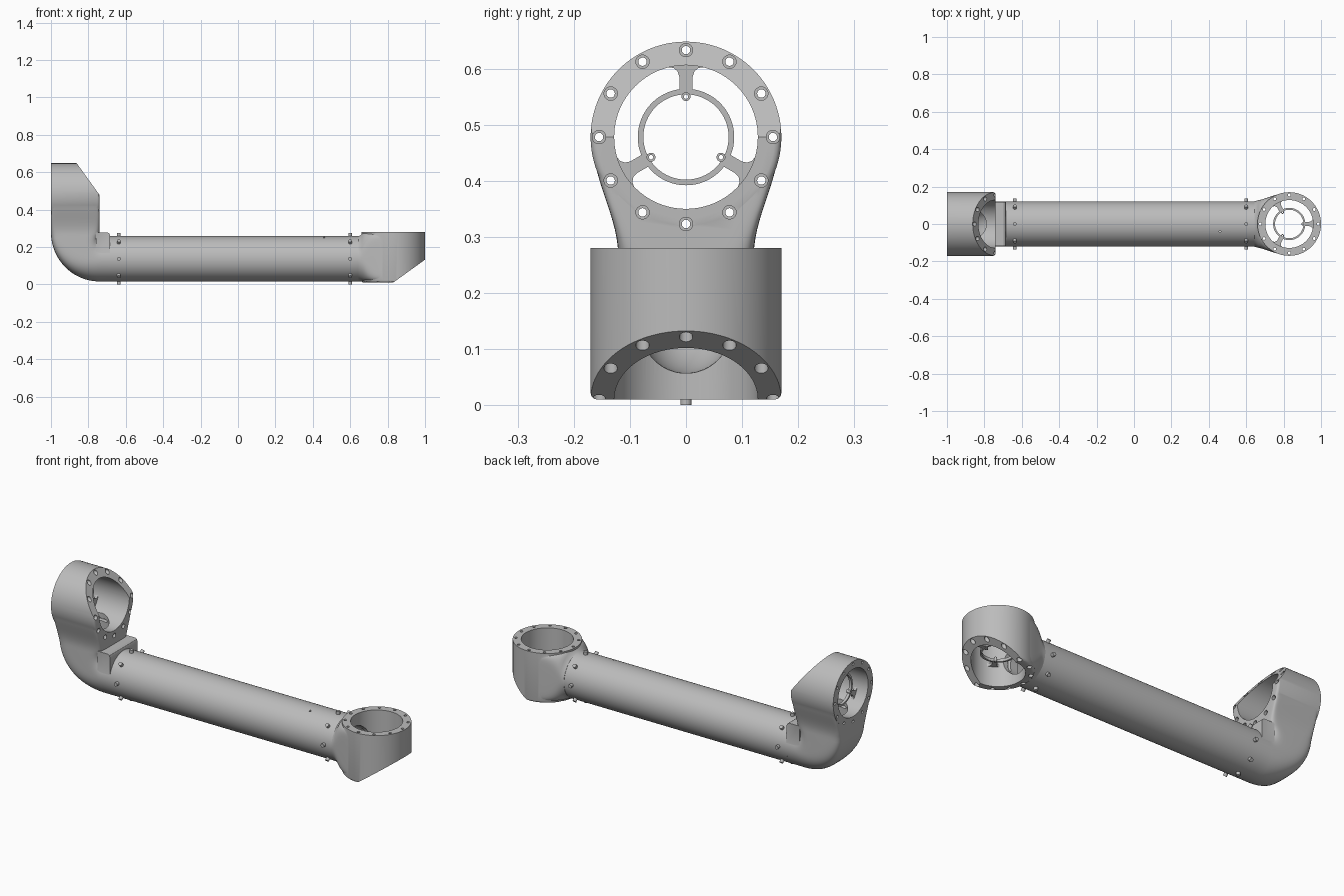
import bpy, bmesh, math
from mathutils import Matrix, Vector

if "Cube" in bpy.data.objects:
    bpy.data.objects.remove(bpy.data.objects["Cube"], do_unlink=True)

grey = bpy.data.materials.new("machined_grey")
grey.use_nodes = True
grey.diffuse_color = (0.5, 0.5, 0.5, 1)
grey.node_tree.nodes["Principled BSDF"].inputs["Base Color"].default_value = (0.5, 0.5, 0.5, 1)

TUBE_Z, TUBE_R, RING_R, BORE_R, TOP = 0.137, 0.121, 0.17, 0.128, 0.28
LOW_RIGHT, LOW_LEFT = 0.01, 0.02  # depth of the flat face of each ring


def make(name, bm, matrix=None):
    bmesh.ops.recalc_face_normals(bm, faces=bm.faces[:])
    if matrix:
        bm.transform(matrix)
    mesh = bpy.data.meshes.new(name)
    bm.to_mesh(mesh)
    bm.free()
    mesh.materials.append(grey)
    obj = bpy.data.objects.new(name, mesh)
    bpy.context.collection.objects.link(obj)
    return obj


def add_cyl(bm, r, z0, z1, x=0, y=0, seg=64):
    m = Matrix.Translation((x, y, (z0 + z1) / 2))
    bmesh.ops.create_cone(bm, cap_ends=True, segments=seg, radius1=r, radius2=r, depth=z1 - z0, matrix=m)


def cyl(name, r, z0, z1, matrix=None, **kw):
    bm = bmesh.new()
    add_cyl(bm, r, z0, z1, **kw)
    return make(name, bm, matrix)


def prism(name, pts, a, b, matrix=None):
    """Closed outline of (x, z) points extruded along y."""
    bm = bmesh.new()
    f = bm.faces.new([bm.verts.new((x, a, z)) for x, z in pts])
    ext = bmesh.ops.extrude_face_region(bm, geom=[f])["geom"]
    bmesh.ops.translate(bm, vec=(0, b - a, 0), verts=[v for v in ext if isinstance(v, bmesh.types.BMVert)])
    return make(name, bm, matrix)


def loft(name, sections, count=64):
    """Skin over superellipses given as (centre, up, half height, half width, power)."""
    bm, loops = bmesh.new(), []
    for centre, up, h, w, n in sections:
        loop = []
        for i in range(count):
            t = math.tau * (i + 0.5) / count
            c, s = math.cos(t), math.sin(t)
            u = math.copysign(abs(c) ** (2 / n), c) * h
            v = math.copysign(abs(s) ** (2 / n), s) * w
            loop.append(bm.verts.new(Vector(centre) + Vector(up) * u + Vector((0, v, 0))))
        loops.append(loop)
    for a, b in zip(loops, loops[1:]):
        for i in range(count):
            j = (i + 1) % count
            bm.faces.new((a[i], a[j], b[j], b[i]))
    bm.faces.new(loops[0])
    bm.faces.new(loops[-1])
    return make(name, bm)


def combine(obj, other, operation):
    mod = obj.modifiers.new("cut", "BOOLEAN")
    mod.solver, mod.operation, mod.object = "EXACT", operation, other
    bpy.context.view_layer.objects.active = obj
    bpy.ops.object.modifier_apply(modifier=mod.name)
    bpy.data.objects.remove(other, do_unlink=True)


def smooth(t):
    t = min(max(t, 0), 1)
    return t * t * (3 - 2 * t)


def neck_width(d):
    """Half width of the neck at distance d from the ring centre."""
    return TUBE_R + 0.045 * smooth((0.21 - d) / 0.2)


def finish_head(head, matrix, bore, low):
    """Add the ring to a neck, then cut the slope, bores and bolt holes."""
    bm = bmesh.new()
    add_cyl(bm, RING_R, low, TOP, seg=96)
    rim = [e for e in bm.edges if all(v.co.z < low + 0.001 for v in e.verts)]
    bmesh.ops.bevel(bm, geom=rim, offset=0.012, segments=3, profile=0.5, affect="EDGES")
    combine(head, make("ring", bm, matrix), "UNION")
    slope = 0.72
    pts = [(-0.04, low - 0.04 * slope), (0.3, low + 0.3 * slope), (0.3, -0.2), (-0.04, -0.2)]
    combine(head, prism("slope_cutter", pts, -0.3, 0.3, matrix), "DIFFERENCE")
    combine(head, bore, "DIFFERENCE")
    combine(head, cyl("bore_cutter", BORE_R, -0.1, 0.4, matrix, seg=96), "DIFFERENCE")
    small, large = bmesh.new(), bmesh.new()
    for i in range(12):
        a = math.tau * i / 12
        x, y = 0.155 * math.cos(a), 0.155 * math.sin(a)
        add_cyl(small, 0.0075, -0.1, 0.4, x, y, 16)
        add_cyl(large, 0.012, -0.1, low + max(0, x) * slope + 0.022, x, y, 16)
    combine(head, make("hole_cutter", small, matrix), "DIFFERENCE")
    combine(head, make("recess_cutter", large, matrix), "DIFFERENCE")


def spider(side, matrix, z0):
    """Thin inner ring held by three flared spokes."""
    z1 = z0 + 0.015
    ring = cyl(side + "_inner_ring", 0.086, z0, z1, matrix)
    combine(ring, cyl("c", 0.076, z0 - 0.1, z1 + 0.1, matrix), "DIFFERENCE")
    half = [(0.08, 0.012), (0.108, 0.012), (0.117, 0.015), (0.123, 0.022), (0.125, 0.034)]
    outline = half + [(0.13, 0.0)] + [(x, -y) for x, y in reversed(half)]
    flat = Matrix.Rotation(math.pi / 2, 4, "X")
    for i in range(3):
        turn = matrix @ Matrix.Rotation(math.tau * i / 3, 4, "Z")
        # the quarter turn sends the extrusion along the ring axis
        prism(f"{side}_spoke_{i + 1}", outline, z0, z1, turn @ flat)
        boss = cyl(f"{side}_boss_{i + 1}", 0.008, z0 - 0.004, z1 + 0.004, turn, x=0.072, seg=20)
        combine(boss, cyl("c", 0.004, 0, 0.3, turn, x=0.072, seg=12), "DIFFERENCE")


along_x = Matrix.Translation((0, 0, TUBE_Z)) @ Matrix.Rotation(math.pi / 2, 4, "Y")
X0, X1 = -0.685, 0.645

# Hollow main tube with a pin hole
tube = cyl("main_tube", TUBE_R, X0, X1, along_x, seg=96)
combine(tube, cyl("c", 0.1, X0 - 0.1, X1 + 0.1, along_x), "DIFFERENCE")
combine(tube, cyl("c", 0.005, 0.2, 0.3, x=0.46, y=-0.04, seg=12), "DIFFERENCE")

# Right head: straight neck from round tube to upright ring
right = Matrix.Translation((0.83, 0, 0))
sections = []
for i in range(21):
    x = X1 + (0.83 - X1) * i / 20
    k = smooth((x - X1) / 0.13)
    low = TUBE_Z - TUBE_R + (LOW_RIGHT - TUBE_Z + TUBE_R) * k
    high = TUBE_Z + TUBE_R + (TOP - TUBE_Z - TUBE_R) * smooth((x - X1) / 0.03)
    sections.append(((x, 0, (low + high) / 2), (0, 0, 1), (high - low) / 2, neck_width(0.83 - x), 2 + 8 * k))
right_head = loft("right_head", sections)
finish_head(right_head, right, cyl("bore", 0.08, 0.6, 0.83, along_x), LOW_RIGHT)
spider("right", right, 0.115)

# Left head: bent elbow rising to a sideways ring
left = Matrix(((0, 0, -1, -0.72), (0, 1, 0, 0), (1, 0, 0, 0.478), (0, 0, 0, 1)))
pivot = Vector((-0.73, 0, 0.268))
sections = [((X0, 0, TUBE_Z), (0, 0, 1), TUBE_R, TUBE_R, 2)]
path = [((-0.66, 0, TUBE_Z), (0, 0, 1), 0.08, 0.08, 2)]
for i in range(21):
    k = i / 20
    a = k * math.pi / 2
    up = Vector((math.sin(a), 0, math.cos(a)))
    h = TUBE_R + (0.13 - TUBE_R) * k
    sections.append((pivot - up * (h + 0.01), up, h, TUBE_R, 2 + 6 * k ** 2))
    path.append((pivot - up * (0.13 + 0.01 * k), up, 0.08, 0.08, 2))
for i in range(1, 15):
    z = pivot.z + (0.478 - pivot.z) * i / 14
    sections.append(((-0.87, 0, z), (1, 0, 0), 0.13, neck_width(0.478 - z), 8 + min(i, 6) * 2))
path.append(((-0.87, 0, 0.42), (1, 0, 0), 0.08, 0.08, 2))
left_head = loft("left_head", sections)
step = [(-0.76, 0.15), (-0.684, 0.15), (-0.684, 0.262), (-0.688, 0.272), (-0.697, 0.278), (-0.76, 0.278)]
combine(left_head, prism("step", step, -0.117, 0.117), "UNION")
finish_head(left_head, left, loft("bore", path), LOW_LEFT)
spider("left", left, 0.203)

# Screws around both tube ends
for side, x in (("left", -0.637), ("right", 0.6)):
    for i in range(8):
        m = Matrix.Translation((x, 0, TUBE_Z)) @ Matrix.Rotation(math.tau * i / 8, 4, "X")
        cyl(f"{side}_screw_{i + 1}", 0.01, 0.11, TUBE_Z, m, seg=16)

# Smooth the round surfaces, keep machined edges sharp
bpy.ops.object.select_all(action="DESELECT")
for obj in bpy.context.scene.objects:
    if obj.type == "MESH":
        obj.select_set(True)
        bpy.context.view_layer.objects.active = obj
bpy.ops.object.shade_smooth_by_angle(angle=math.radians(30))
